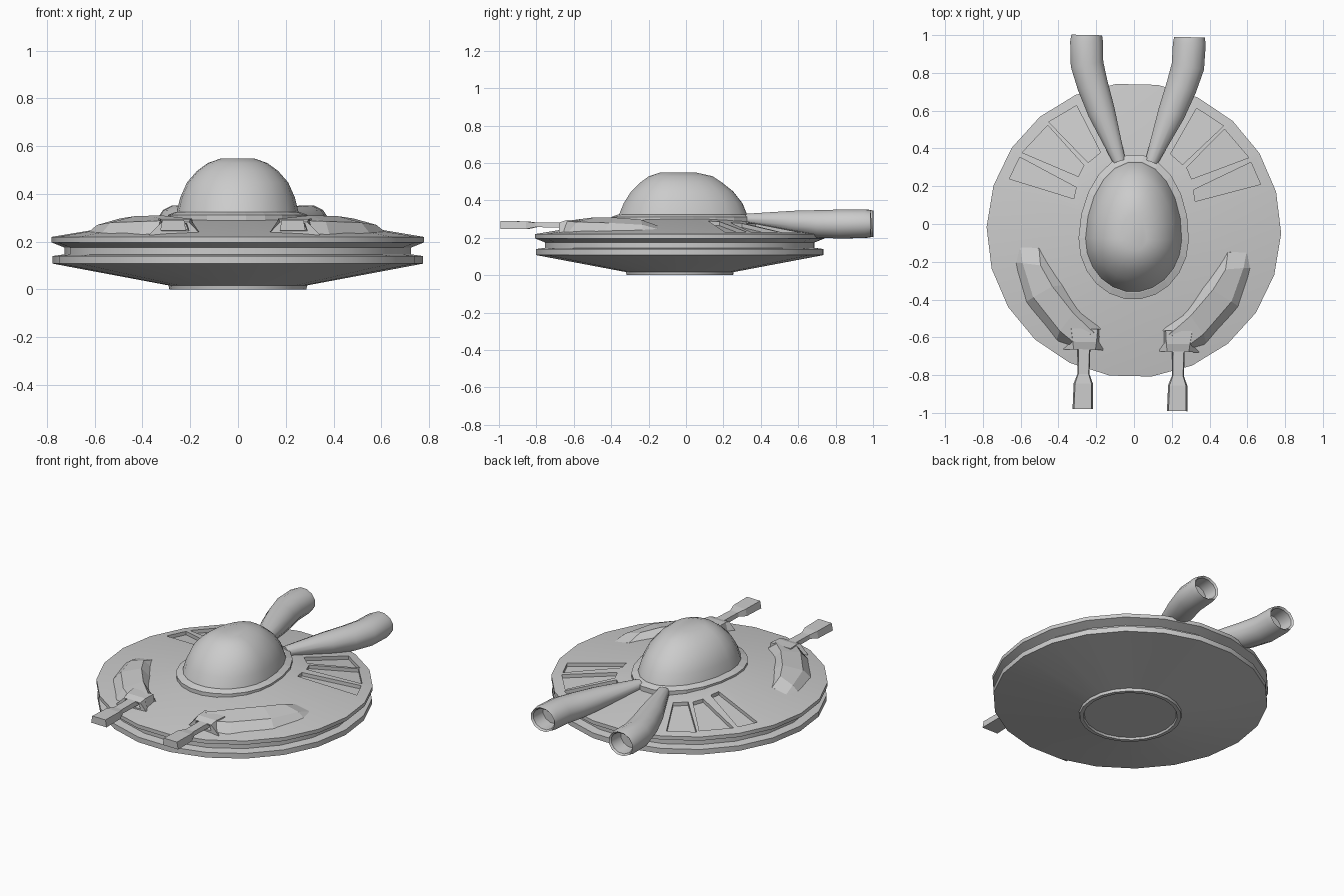
import bpy, bmesh
from math import sin, cos, pi, radians, hypot
from mathutils import Matrix, Vector

if "Cube" in bpy.data.objects:
    bpy.data.objects.remove(bpy.data.objects["Cube"])

CY = -0.033                                   # disc centre in y
YAW = Matrix.Rotation(radians(-1.25), 4, 'Z')  # whole craft is turned slightly


def surf(x, y):
    """Height of the sloping upper deck."""
    r = max(hypot(x, y - CY), 0.3)
    return 0.22 + (0.78 - r) / 0.48 * 0.08


def loft(bm, sections):
    """Skin closed cross-sections and cap both ends."""
    rings = [[bm.verts.new(p) for p in s] for s in sections]
    n = len(rings[0])
    for a, b in zip(rings, rings[1:]):
        for i in range(n):
            j = (i + 1) % n
            bm.faces.new((a[i], a[j], b[j], b[i]))
    bm.faces.new(rings[0])
    bm.faces.new(rings[-1])


def make(name, parts, smooth=None, turn=True):
    """Object from a list of lofts."""
    bm = bmesh.new()
    for sections in parts:
        loft(bm, sections)
    bmesh.ops.recalc_face_normals(bm, faces=bm.faces)
    if turn:
        bm.transform(YAW)
    me = bpy.data.meshes.new(name)
    bm.to_mesh(me)
    bm.free()
    ob = bpy.data.objects.new(name, me)
    bpy.context.collection.objects.link(ob)
    if smooth:
        shade(ob, smooth)
    return ob


def shade(ob, angle):
    bpy.ops.object.select_all(action='DESELECT')
    ob.select_set(True)
    bpy.context.view_layer.objects.active = ob
    bpy.ops.object.shade_smooth_by_angle(angle=radians(angle))


def flip(sections, s):
    return [[(s * p[0], p[1], p[2]) for p in sec] for sec in sections]


# Saucer hull: turned profile with a recessed base and a rim groove
profile = [(0.26, 0.012), (0.265, 0.0), (0.287, 0.0), (0.29, 0.017),
           (0.775, 0.108), (0.775, 0.14), (0.725, 0.147), (0.725, 0.175),
           (0.78, 0.197), (0.78, 0.22), (0.3, 0.30)]
N = 22
hull = make("saucer_hull", [[[(r * cos(2 * pi * i / N), CY + r * sin(2 * pi * i / N), z)
                              for i in range(N)] for r, z in profile]])

# Vent slots cut into the rear deck
slots = [[(0.318, 0.62), (0.463, 0.53), (0.25, 0.32), (0.185, 0.375)],
         [(0.468, 0.512), (0.60, 0.365), (0.30, 0.245), (0.272, 0.305)],
         [(0.612, 0.34), (0.665, 0.225), (0.322, 0.127), (0.31, 0.187)]]
cuts = []
for s in (1, -1):
    for q in slots:
        cuts.append(flip([[(x, y, surf(x, y) - 0.022) for x, y in q],
                          [(x, y, 0.4) for x, y in q]], s))
cutter = make("vent_cutter", cuts)
cutter.hide_render = True
mod = hull.modifiers.new("vents", 'BOOLEAN')
mod.operation, mod.object, mod.solver = 'DIFFERENCE', cutter, 'EXACT'
bpy.context.view_layer.objects.active = hull
bpy.ops.object.modifier_apply(modifier=mod.name)
bpy.data.objects.remove(cutter)
shade(hull, 20)


# Egg-shaped canopy and its collar
def egg(rx, front, back, z):
    pts = []
    for i in range(N):
        a = 2 * pi * i / N
        pts.append((rx * cos(a), -0.08 + (back if sin(a) > 0 else front) * sin(a), z))
    return pts


make("canopy_collar", [[egg(0.292, 0.32, 0.45, 0.27), egg(0.292, 0.32, 0.45, 0.312),
                        egg(0.258, 0.285, 0.415, 0.325)]])
make("canopy", [[egg(*e) for e in [
    (0.256, 0.282, 0.412, 0.32), (0.24, 0.255, 0.385, 0.385),
    (0.212, 0.215, 0.335, 0.448), (0.17, 0.165, 0.275, 0.496),
    (0.125, 0.12, 0.225, 0.529), (0.068, 0.06, 0.135, 0.549)]]], 45)

# Exhaust pipes: x, y, z, half width, half height, heading angle
pipe = [(0.085, 0.33, 0.300, 0.035, 0.03, 20), (0.185, 0.59, 0.283, 0.075, 0.064, 22),
        (0.235, 0.73, 0.274, 0.085, 0.077, 20), (0.267, 0.84, 0.274, 0.09, 0.08, 10),
        (0.272, 0.96, 0.276, 0.09, 0.079, 0), (0.272, 0.995, 0.276, 0.084, 0.073, 0),
        (0.272, 0.985, 0.276, 0.074, 0.063, 0), (0.272, 0.90, 0.276, 0.068, 0.058, 0)]


def oval(x, y, z, w, h, deg):
    d = radians(deg)
    return [(x + w * cos(a) * cos(d), y - w * cos(a) * sin(d), z + h * sin(a))
            for a in [2 * pi * (i + 0.5) / 12 for i in range(12)]]


# Front pods: outer foot, outer top, inner top, inner foot per section
def pod_section(ob, ot, it, ib):
    foot = [(x, y, surf(x, y) - 0.012) for x, y in (ob, ib)]
    return [foot[0], ot, it, foot[1]]


pod = [pod_section((0.615, -0.12), (0.60, -0.13, 0.245), (0.50, -0.14, 0.265), (0.475, -0.14)),
       pod_section((0.637, -0.22), (0.585, -0.22, 0.27), (0.49, -0.23, 0.297), (0.445, -0.21)),
       pod_section((0.572, -0.43), (0.525, -0.40, 0.28), (0.425, -0.34, 0.307), (0.36, -0.33)),
       pod_section((0.40, -0.63), (0.38, -0.575, 0.285), (0.31, -0.48, 0.31), (0.26, -0.48)),
       pod_section((0.32, -0.655), (0.31, -0.63, 0.288), (0.20, -0.58, 0.298), (0.155, -0.555))]


def slab(y, x0, x1, t0, t1, zb, zt):
    return [(x0, y, zb), (x1, y, zb), (t1, y, zt), (t0, y, zt)]


# Gun mounts: flared socket with a recessed mouth
mount = [slab(-0.56, 0.165, 0.33, 0.18, 0.32, 0.22, 0.297),
         slab(-0.63, 0.165, 0.335, 0.185, 0.31, 0.22, 0.295),
         slab(-0.672, 0.14, 0.36, 0.19, 0.305, 0.228, 0.282),
         slab(-0.672, 0.19, 0.305, 0.20, 0.295, 0.245, 0.276),
         slab(-0.63, 0.195, 0.30, 0.205, 0.29, 0.25, 0.274)]


# Gun barrels with a wider muzzle
def barrel_section(y, w, zb, zt):
    c = 0.25
    return slab(y, c - w, c + w, c - w * 0.85, c + w * 0.85, zb, zt)


barrel = [barrel_section(*b) for b in [
    (-0.60, 0.034, 0.255, 0.284), (-0.80, 0.032, 0.257, 0.281),
    (-0.85, 0.051, 0.247, 0.288), (-0.985, 0.054, 0.246, 0.29)]]

for side, s in (("right", 1), ("left", -1)):
    make("exhaust_pipe_" + side, [flip([oval(*p) for p in pipe], s)], 40)
    make("front_pod_" + side, [flip(pod, s)])
    make("gun_mount_" + side, [flip(mount, s)])
    make("gun_barrel_" + side, [flip(barrel, s)])
